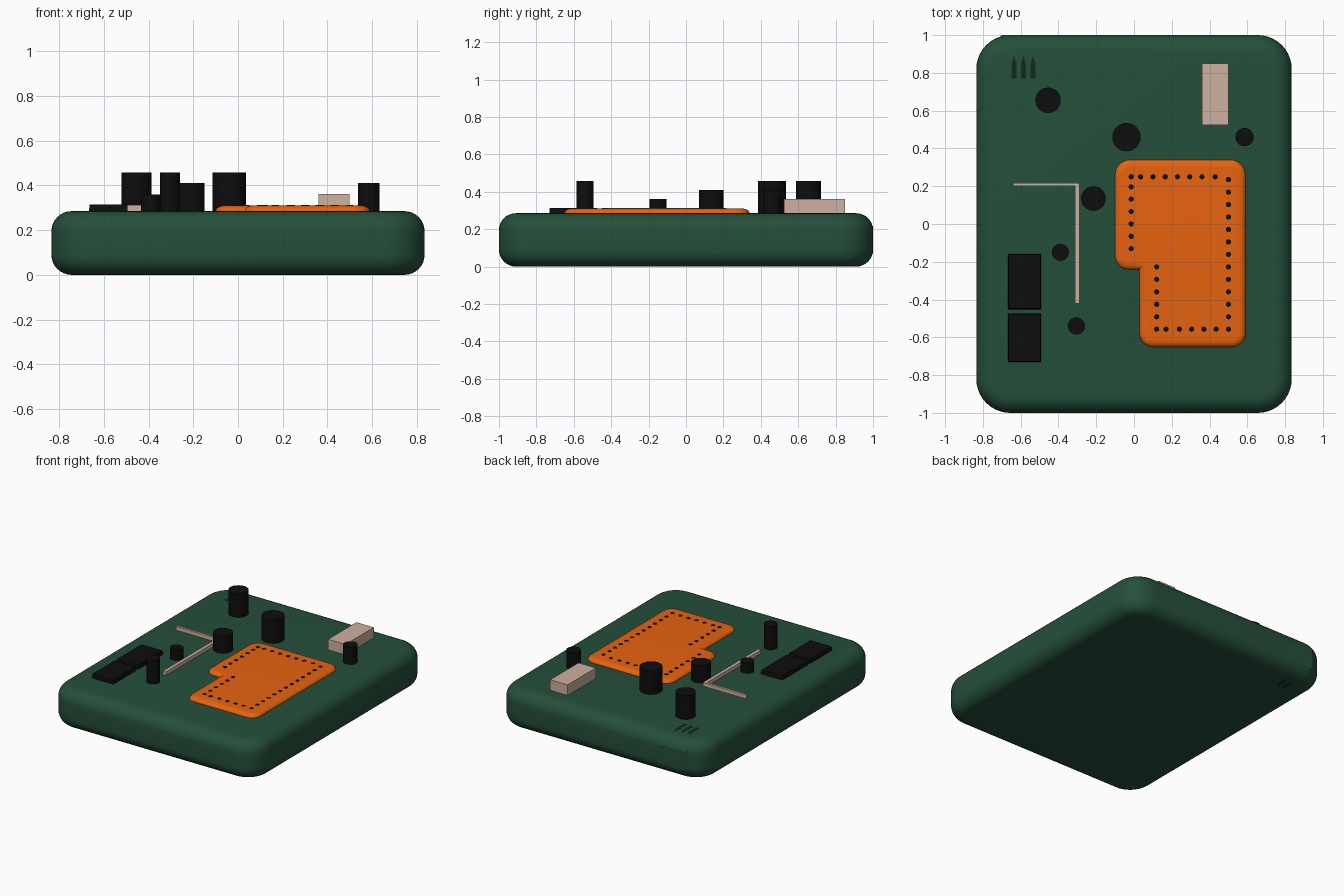
import bpy, bmesh
from math import sin, cos, pi, atan2
from mathutils import Vector

if "Cube" in bpy.data.objects:
    bpy.data.objects.remove(bpy.data.objects["Cube"])


def material(name, rgb):
    m = bpy.data.materials.new(name)
    m.diffuse_color = (*rgb, 1)
    m.use_nodes = True
    m.node_tree.nodes["Principled BSDF"].inputs["Base Color"].default_value = m.diffuse_color
    return m


GREEN = material("board_green", (0.018, 0.078, 0.043))
DARK = material("dark_green", (0.006, 0.022, 0.013))
ORANGE = material("orange", (0.8, 0.125, 0.005))
BEIGE = material("beige", (0.62, 0.44, 0.35))
BLACK = material("black", (0.004, 0.004, 0.004))


def finish(bm, name, mat, smooth=False):
    bmesh.ops.recalc_face_normals(bm, faces=bm.faces)
    me = bpy.data.meshes.new(name)
    bm.to_mesh(me)
    bm.free()
    me.materials.append(mat)
    ob = bpy.data.objects.new(name, me)
    bpy.context.collection.objects.link(ob)
    if smooth:
        bpy.ops.object.select_all(action='DESELECT')
        ob.select_set(True)
        bpy.context.view_layer.objects.active = ob
        bpy.ops.object.shade_smooth_by_angle(angle=pi / 6)
    return ob


def outline(corners, d, steps=10):
    """Right-angled outline (counter-clockwise) inset by d, with rounded convex corners."""
    pts, n = [], len(corners)
    for i, (x, y, r) in enumerate(corners):
        p = Vector((x, y))
        a = (p - Vector(corners[i - 1][:2])).normalized()
        b = (Vector(corners[(i + 1) % n][:2]) - p).normalized()
        inward = Vector((-a.y, a.x)) + Vector((-b.y, b.x))
        if r == 0:
            pts.append(p + inward * d)
            continue
        c = p + inward * r
        start = atan2(-a.x, a.y)
        for k in range(steps + 1):
            t = start + pi / 2 * k / steps
            pts.append(c + Vector((cos(t), sin(t))) * (r - d))
    return pts


def slab(name, corners, profile, mat):
    """Stack inset outlines given as (inset, z) and close both ends."""
    bm = bmesh.new()
    rings = [[bm.verts.new((p.x, p.y, z)) for p in outline(corners, d)] for d, z in profile]
    for lo, hi in zip(rings, rings[1:]):
        for i in range(len(lo)):
            bm.faces.new((lo[i - 1], lo[i], hi[i], hi[i - 1]))
    bm.faces.new(rings[0])
    bm.faces.new(rings[-1])
    return finish(bm, name, mat, True)


def prism(name, pts, z0, z1, mat, taper=1.0):
    bm = bmesh.new()
    c = sum((Vector(p) for p in pts), Vector((0, 0))) / len(pts)
    lo = [bm.verts.new((*p, z0)) for p in pts]
    hi = [bm.verts.new((*(c + (Vector(p) - c) * taper), z1)) for p in pts]
    for i in range(len(pts)):
        bm.faces.new((lo[i - 1], lo[i], hi[i], hi[i - 1]))
    bm.faces.new(lo)
    bm.faces.new(hi)
    return finish(bm, name, mat)


def rect(x0, x1, y0, y1):
    return [(x0, y0), (x1, y0), (x1, y1), (x0, y1)]


def cylinders(name, items, z0, mat, seg):
    bm = bmesh.new()
    for x, y, r, top in items:
        ret = bmesh.ops.create_cone(bm, cap_ends=True, segments=seg, radius1=r, radius2=r, depth=top - z0)
        bmesh.ops.translate(bm, verts=ret["verts"], vec=(x, y, (z0 + top) / 2))
    return finish(bm, name, mat, True)


def quarter(r, z, s, n=8):
    """Rounded edge: s=-1 for the bottom edge, +1 for the top edge."""
    arc = [(r - r * cos(pi / 2 * k / n), z + s * r * sin(pi / 2 * k / n)) for k in range(n + 1)]
    return arc[::-1] if s < 0 else arc


# Board body with rounded corners and edges
H = 0.285
board = [(-.835, -1, .18), (.835, -1, .18), (.835, 1, .18), (-.835, 1, .18)]
slab("board_body", board, quarter(.09, .09, -1) + quarter(.09, H - .09, 1), GREEN)

# Stepped orange pad with a soft rim
pad = [(.03, -.65, .07), (.59, -.65, .07), (.59, .34, .08), (-.1, .34, .08), (-.1, -.24, .07), (.03, -.24, 0)]
slab("orange_pad", pad, [(0, H - .02)] + [(d * 1.6, z) for d, z in quarter(.025, H, 1)], ORANGE)

# Studs around the pad
spots = [(x, .25) for x in (-.015, .035, .1, .165, .23, .295, .36, .43)]
spots += [(.5, .235 - .066 * i) for i in range(13)]
spots += [(x, -.557) for x in (.12, .17, .24, .305, .37, .435)]
spots += [(-.015, .197 - .0655 * i) for i in range(6)]
spots += [(.12, -.227 - .066 * i) for i in range(5)]
cylinders("pad_studs", [(x, y, .014, .3115) for x, y in spots], .3, BLACK, 12)

# Upright capacitors
caps = [(-.455, .655, .067, .457), (-.04, .46, .075, .457), (.585, .46, .048, .41),
        (-.215, .135, .065, .41), (-.39, -.15, .045, .36), (-.305, -.54, .045, .457)]
for i, cap in enumerate(caps):
    cylinders(f"capacitor_{i + 1}", [cap], H - .02, BLACK, 48)

# Beige block and bent strip
prism("beige_block", rect(.36, .5, .525, .85), H - .02, .362, BEIGE)
prism("bent_strip", [(-.64, .2), (-.312, .2), (-.312, -.42), (-.288, -.42), (-.288, .217), (-.64, .217)],
      H - .02, .312, BEIGE)

# Flat chips
prism("chip_rear", rect(-.667, -.493, -.452, -.158), H - .005, .314, BLACK, .97)
prism("chip_front", rect(-.667, -.493, -.732, -.472), H - .005, .314, BLACK, .97)

# Rear socket flush with the back face
socket = prism("rear_socket", rect(-.71, -.46, .9, 1.0), .06, .225, GREEN)
bev = socket.modifiers.new("soft_edges", 'BEVEL')
bev.width, bev.segments = .015, 3

# Pointed slots near the socket, above and below
for i in range(3):
    x = -.635 + .05 * i
    tip = [(x - .013, .77), (x + .013, .77), (x + .012, .85), (x, .89), (x - .012, .85)]
    prism(f"top_slot_{i + 1}", tip, H - .01, H + .001, DARK)
    prism(f"bottom_slot_{i + 1}", tip, 0, .01, DARK)
